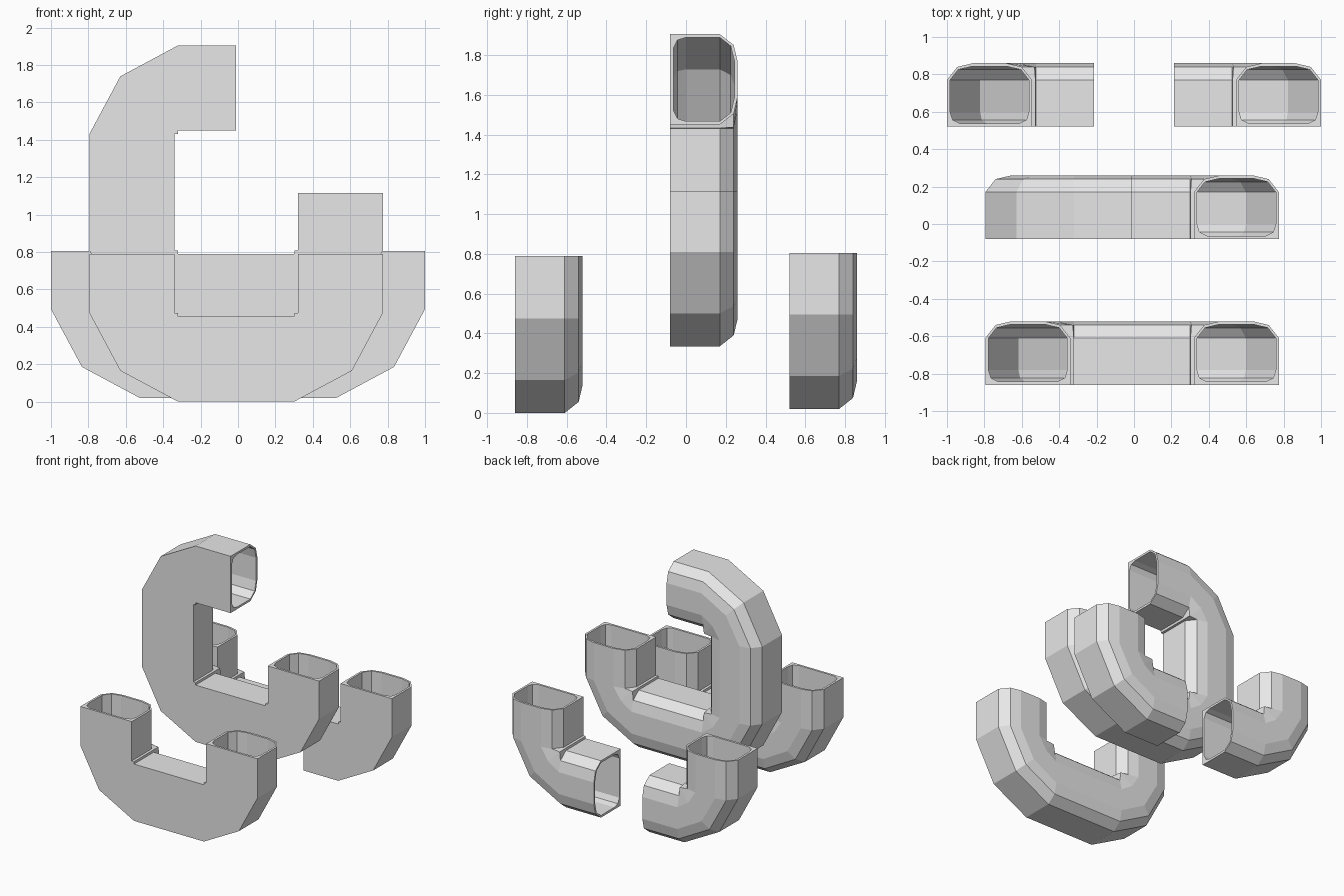
import bpy, bmesh, math

if "Cube" in bpy.data.objects:
    bpy.data.objects.remove(bpy.data.objects["Cube"])

grey = bpy.data.materials.new("light_grey")
grey.diffuse_color = (0.8, 0.8, 0.8, 1)
grey.use_nodes = True
grey.node_tree.nodes["Principled BSDF"].inputs["Base Color"].default_value = grey.diffuse_color

WIDTH, INNER_R = 0.455, 0.02

# Half cross-sections as (distance from inside of bend, depth from flat front)
OUTER = [(0.07, 0), (0, 0), (0, 0.08), (0, 0.25), (0.055, 0.32), (0.14, 0.34)]
BORE = [(0.07, 0.017), (0.03, 0.037), (0.017, 0.08), (0.017, 0.25), (0.06, 0.305), (0.135, 0.323)]


def full_section(half):
    return half + [(WIDTH - w, d) for w, d in reversed(half)]


def ring_points(section, ring, y0):
    """Place a section on a ring (x, z, step), step = outward angle in 45 degrees."""
    x, z, step = ring
    a = math.radians(45 * step)
    pts = []
    for w, d in section:
        r = INNER_R + w
        if step % 2:  # middle of a bend: flattened, with a pinched inside crease
            r = w * 0.955 + 0.003
            if (w, d) == OUTER[4]:
                r = 0.01
        pts.append((x + r * math.cos(a), y0 + d, z + r * math.sin(a)))
    return pts


def pipe(name, y0, start, bends, end, step):
    """Hollow pipe from start to end, turning 90 degrees about each bend centre."""
    rings = [(*start, step)]
    for c in bends:
        rings += [(*c, step), (*c, step - 1), (*c, step - 2)]
        step -= 2
    rings.append((*end, step))

    bm = bmesh.new()
    walls = []
    for half in (OUTER, BORE):
        section = full_section(half)
        loops = [[bm.verts.new(p) for p in ring_points(section, r, y0)] for r in rings]
        walls.append(loops)
    outer, bore = walls

    def strip(a, b):
        n = len(a)
        for i in range(n):
            j = (i + 1) % n
            bm.faces.new((a[i], a[j], b[j], b[i]))

    for loops in walls:
        for a, b in zip(loops, loops[1:]):
            strip(a, b)
    # Thin rims at the open ends
    strip(outer[0], bore[0])
    strip(outer[-1], bore[-1])
    bmesh.ops.recalc_face_normals(bm, faces=bm.faces)

    mesh = bpy.data.meshes.new(name)
    bm.to_mesh(mesh)
    bm.free()
    mesh.materials.append(grey)
    ob = bpy.data.objects.new(name, mesh)
    bpy.context.collection.objects.link(ob)
    return ob


# Front U-shaped pipe
pipe("u_pipe", -0.86, (0.30, 0.79), [(0.30, 0.475), (-0.32, 0.475)], (-0.32, 0.79), 0)

# Tall hook-shaped pipe in the middle
pipe("hook_pipe", -0.08, (0.30, 1.115),
     [(0.30, 0.81), (-0.32, 0.81), (-0.32, 1.43)], (-0.01, 1.43), 0)

# Two facing elbows at the back
pipe("right_elbow", 0.52, (0.525, 0.805), [(0.525, 0.495)], (0.215, 0.495), 0)
pipe("left_elbow", 0.52, (-0.215, 0.495), [(-0.525, 0.495)], (-0.525, 0.805), -2)
